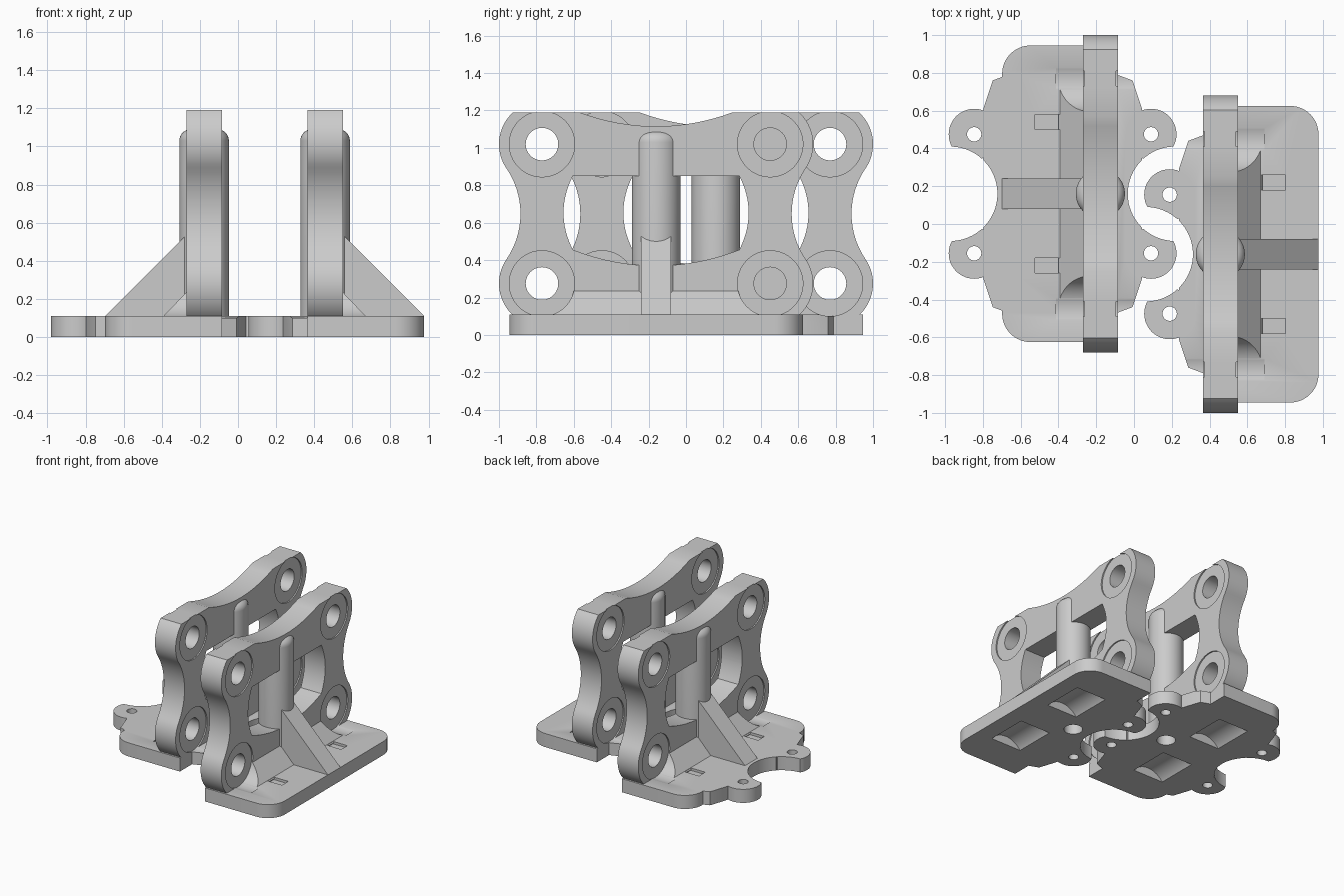
import bpy, bmesh
from math import sin, cos, pi, radians
from mathutils import Vector

if "Cube" in bpy.data.objects:
    bpy.data.objects.remove(bpy.data.objects["Cube"])

grey = bpy.data.materials.new("light_grey")
grey.use_nodes = True
grey.diffuse_color = (0.6, 0.6, 0.6, 1)
grey.node_tree.nodes["Principled BSDF"].inputs["Base Color"].default_value = (0.6, 0.6, 0.6, 1)


def arc(cx, cy, r, a0, a1, n=16):
    """Points on a circular arc, angles in degrees."""
    angles = [radians(a0 + (a1 - a0) * i / n) for i in range(n + 1)]
    return [(cx + r * cos(a), cy + r * sin(a)) for a in angles]


def bow(p, q, sag, n=16):
    """Shallow curve from p to q, bulging to the right of travel by sag."""
    p, q = Vector(p), Vector(q)
    d = (q - p).normalized()
    side = Vector((d.y, -d.x))
    return [tuple(p.lerp(q, t / n) + side * sag * 4 * (t / n) * (1 - t / n))
            for t in range(n + 1)]


def circle(cx, cy, r, n=48):
    return arc(cx, cy, r, 0, 360, n)[:-1]


def make(name, bm):
    bmesh.ops.recalc_face_normals(bm, faces=bm.faces)
    mesh = bpy.data.meshes.new(name)
    bm.to_mesh(mesh)
    bm.free()
    mesh.materials.append(grey)
    ob = bpy.data.objects.new(name, mesh)
    bpy.context.collection.objects.link(ob)
    return ob


class Bracket:
    """Local axes: v points outward from the frame, u along it, z up."""

    def __init__(self, prefix, x, y, side):
        self.prefix, self.x, self.y, self.side = prefix, x, y, side

    def place(self, v, u, z):
        return (self.x + self.side * v, self.y + u, z)

    def prism(self, name, pts, axis, lo, hi):
        order = {"z": lambda a, b, h: (a, b, h),
                 "v": lambda a, b, h: (h, a, b),
                 "u": lambda a, b, h: (a, h, b)}[axis]
        bm = bmesh.new()
        rings = [[bm.verts.new(self.place(*order(a, b, h))) for a, b in pts] for h in (lo, hi)]
        bm.faces.new(rings[0])
        bm.faces.new(rings[1][::-1])
        for i in range(len(pts)):
            j = (i + 1) % len(pts)
            bm.faces.new((rings[0][i], rings[0][j], rings[1][j], rings[1][i]))
        return make(self.prefix + name, bm)

    def box(self, name, v0, v1, u0, u1, z0, z1):
        return self.prism(name, [(v0, u0), (v1, u0), (v1, u1), (v0, u1)], "z", z0, z1)

    def lathe(self, name, profile, n=48):
        bm = bmesh.new()
        rings = [[bm.verts.new(self.place(r * cos(2 * pi * i / n), r * sin(2 * pi * i / n), z))
                  for i in range(n)] for r, z in profile]
        for a, b in zip(rings, rings[1:]):
            for i in range(n):
                j = (i + 1) % n
                bm.faces.new((a[i], a[j], b[j], b[i]))
        bm.faces.new(rings[0])
        bm.faces.new(rings[-1])
        return make(self.prefix + name, bm)


def combine(ob, tools, operation):
    """Apply booleans one after another and remove the tools."""
    for tool in tools:
        mod = ob.modifiers.new("cut", "BOOLEAN")
        mod.operation, mod.solver, mod.object = operation, "EXACT", tool
        bpy.context.view_layer.update()
        done = bpy.data.meshes.new_from_object(ob.evaluated_get(bpy.context.evaluated_depsgraph_get()))
        ob.modifiers.clear()
        ob.data = done
        bpy.data.objects.remove(tool)


def finish(*obs):
    for ob in obs:
        for face in ob.data.polygons:
            face.use_smooth = True
        ob.data.set_sharp_from_angle(angle=radians(30))


def mirrored(half):
    return half + [(-a, b) for a, b in reversed(half)]


BOLT_U, LOW, HIGH, THICK, BASE = 0.61, 0.275, 1.02, 0.093, 0.11


def build(prefix, x, y, side, outer_tabs):
    b = Bracket(prefix, x, y, side)

    # Base plate: rounded slab, tapered shield and fixing tabs
    slab = [(-THICK, -0.785)] + arc(0.37, -0.635, 0.15, -90, 0) \
        + arc(0.37, 0.635, 0.15, 0, 90) + [(-THICK, 0.785)]
    base = b.prism("base_plate", slab, "z", 0, BASE)
    half = [(0.2, 0.63), (0.49, 0.63), (0.57, 0.6), (0.62, 0.45)]
    half += [(v, -u) for v, u in reversed(half)]
    ways = (-1, 1) if outer_tabs else (-1,)
    for w in ways:
        shield = [(0.2 + w * (v - 0.2), u) for v, u in half]
        parts = [b.prism("shield", shield, "z", 0, BASE)]
        parts += [b.prism("tab", circle(0.2 + w * 0.468, u, 0.135), "z", 0, BASE)
                  for u in (-0.315, 0.315)]
        combine(base, parts, "UNION")
    cuts = []
    for w in ways:
        cuts.append(b.prism("scallop", circle(0.2 + w * 0.595, 0, 0.25, 64), "z", -1, 1))
        cuts += [b.prism("tab_hole", circle(0.2 + w * 0.468, u, 0.038, 24), "z", -1, 1)
                 for u in (-0.315, 0.315)]
    cuts.append(b.prism("core", circle(0, 0, 0.07), "z", -1, 1))

    # Bolt head grooves, underside pockets and small top slots in the base
    def bolt_cuts(z):
        return [b.prism("groove", circle(s * BOLT_U, z, 0.175, 64), "v", lo, hi)
                for s in (-1, 1) for lo, hi in ((THICK - 0.01, 0.235), (-0.3, 0.01 - THICK))]
    cuts += bolt_cuts(LOW)
    for s in (-1, 1):
        cuts.append(b.prism("pocket", circle(0.24, -0.1, 0.17), "u", s * 0.325 - 0.17, s * 0.325 + 0.17))
        cuts.append(b.box("slot", 0.215, 0.345, s * 0.38 - 0.04, s * 0.38 + 0.04, 0.09, 0.3))
    combine(base, cuts, "DIFFERENCE")

    # Upright frame with waisted sides, window and four bolt holes
    edge = arc(BOLT_U, HIGH, 0.23, 47.7, -34.3) \
        + arc(1.156, 0.6475, 0.431, 145.7, 214.3)[1:-1] \
        + arc(BOLT_U, LOW, 0.23, 34.3, -49.5)
    outline = mirrored(edge) + bow((-0.41, 1.19), (0.41, 1.19), 0.075)
    frame = b.prism("upright_frame", outline, "v", -THICK, THICK)
    window = bow((0.445, 0.455), (0.445, 0.85), 0.05) + bow((-0.445, 0.85), (-0.445, 0.455), 0.05) \
        + bow((-0.445, 0.455), (0.445, 0.455), 0.085)[1:-1]
    cuts = [b.prism("window", window, "v", -1, 1)]
    for z in (LOW, HIGH):
        cuts += bolt_cuts(z)
        cuts += [b.prism("bolt_hole", circle(s * BOLT_U, z, 0.087), "v", -1, 1) for s in (-1, 1)]
    combine(frame, cuts, "DIFFERENCE")

    # Sloped foot along the outer side of the frame, scooped for the bolts
    foot = b.prism("sloped_foot", [(0.05, 0.1), (0.223, 0.1), (0.213, BASE), (THICK, 0.235), (0.05, 0.235)],
                   "u", -BOLT_U, BOLT_U)
    combine(foot, [b.prism("scoop", circle(s * BOLT_U, LOW, 0.175, 64), "v", 0, 0.4)
                   for s in (-1, 1)], "DIFFERENCE")

    # Central hollow column with a rounded top
    column = b.lathe("column", [(0.13, 0.05)] + arc(0.07, 1.03, 0.06, 0, 90, 8))
    combine(column, [b.prism("bore", circle(0, 0, 0.07), "z", -1, 0.8)], "DIFFERENCE")

    # Triangular rib bracing the column
    rib = b.prism("brace_rib", [(0.09, 0.1), (0.52, 0.1), (0.52, BASE), (0.09, 0.54)], "u", -0.08, 0.08)
    finish(base, frame, foot, column, rib)


build("right_", -0.178, 0.16, -1, True)
build("left_", 0.457, -0.16, 1, False)
